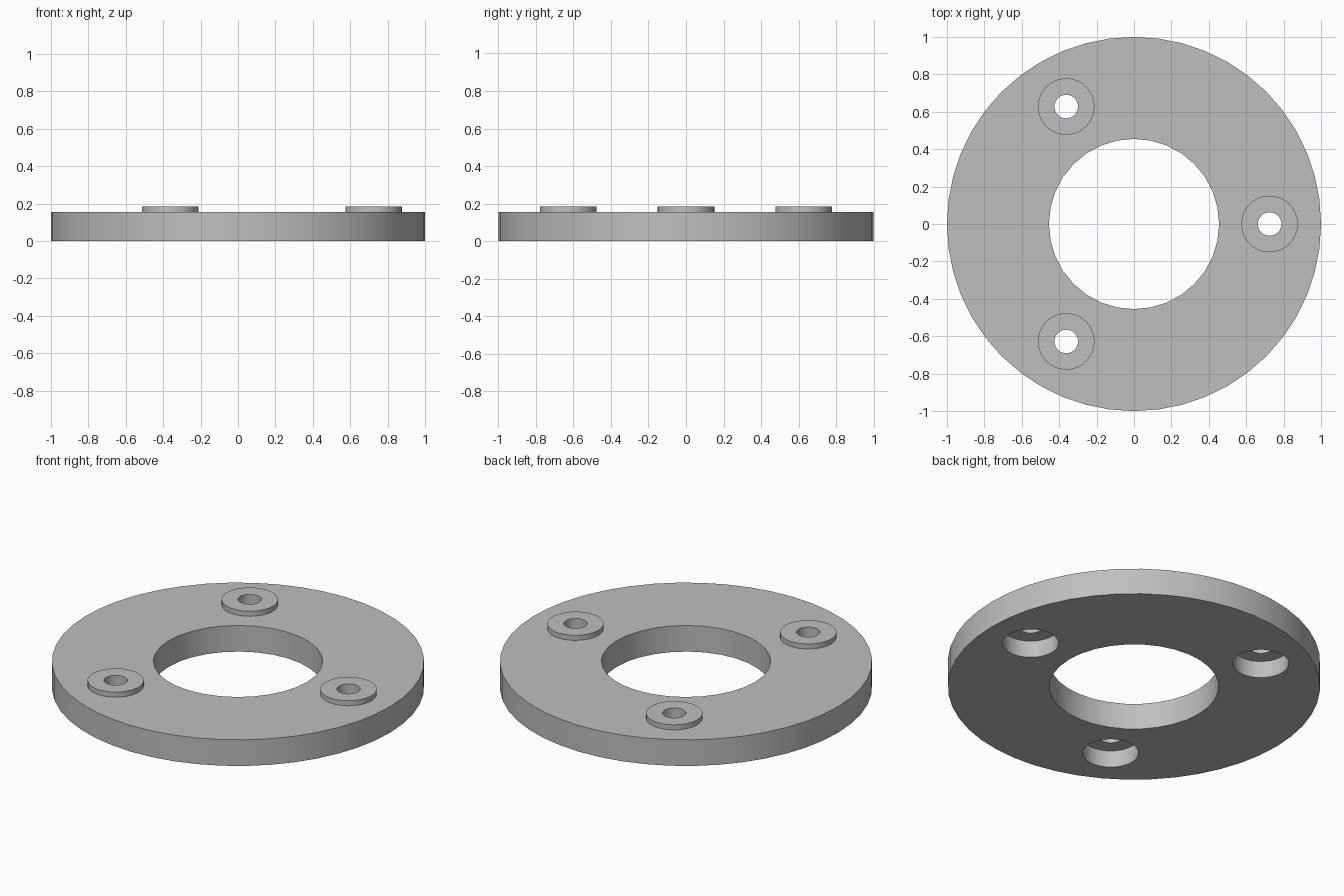
import bpy
import math

if "Cube" in bpy.data.objects:
    bpy.data.objects.remove(bpy.data.objects["Cube"], do_unlink=True)

PLATE_TOP, BOSS_TOP = 0.155, 0.185
RECESS_DEPTH = 0.1
BOLT_CIRCLE = 0.725

grey = bpy.data.materials.new("plain_grey")
grey.use_nodes = True
colour = (0.52, 0.52, 0.52, 1)
grey.diffuse_color = colour
grey.node_tree.nodes["Principled BSDF"].inputs["Base Color"].default_value = colour


def cylinder(name, radius, z0, z1, x=0, y=0, sides=48):
    bpy.ops.mesh.primitive_cylinder_add(
        vertices=sides, radius=radius, depth=z1 - z0, location=(x, y, (z0 + z1) / 2))
    obj = bpy.context.object
    obj.name = name
    obj.data.materials.append(grey)
    return obj


def combine(target, tool, operation):
    """Boolean the tool into the target, then discard the tool."""
    bpy.ops.object.select_all(action="DESELECT")
    bpy.context.view_layer.objects.active = target
    target.select_set(True)
    mod = target.modifiers.new(operation.lower(), "BOOLEAN")
    mod.operation = operation
    mod.solver = "EXACT"
    mod.object = tool
    bpy.ops.object.modifier_apply(modifier=mod.name)
    bpy.data.objects.remove(tool, do_unlink=True)


# Round plate with a large central bore
plate = cylinder("flange_plate", 1, 0, PLATE_TOP)
combine(plate, cylinder("bore_cutter", 0.455, -0.1, 0.3, sides=32), "DIFFERENCE")

# Three raised bosses, each drilled through and counterbored from below
for i in range(3):
    angle = i * math.tau / 3
    x, y = BOLT_CIRCLE * math.cos(angle), BOLT_CIRCLE * math.sin(angle)
    combine(plate, cylinder("boss", 0.151, 0.12, BOSS_TOP, x, y), "UNION")
    combine(plate, cylinder("recess_cutter", 0.15, -0.1, RECESS_DEPTH, x, y), "DIFFERENCE")
    combine(plate, cylinder("bolt_hole_cutter", 0.063, -0.1, 0.3, x, y, 32), "DIFFERENCE")

# Smooth round walls, crisp rims
bpy.ops.object.select_all(action="DESELECT")
plate.select_set(True)
bpy.context.view_layer.objects.active = plate
bpy.ops.object.shade_smooth_by_angle(angle=math.radians(30))
